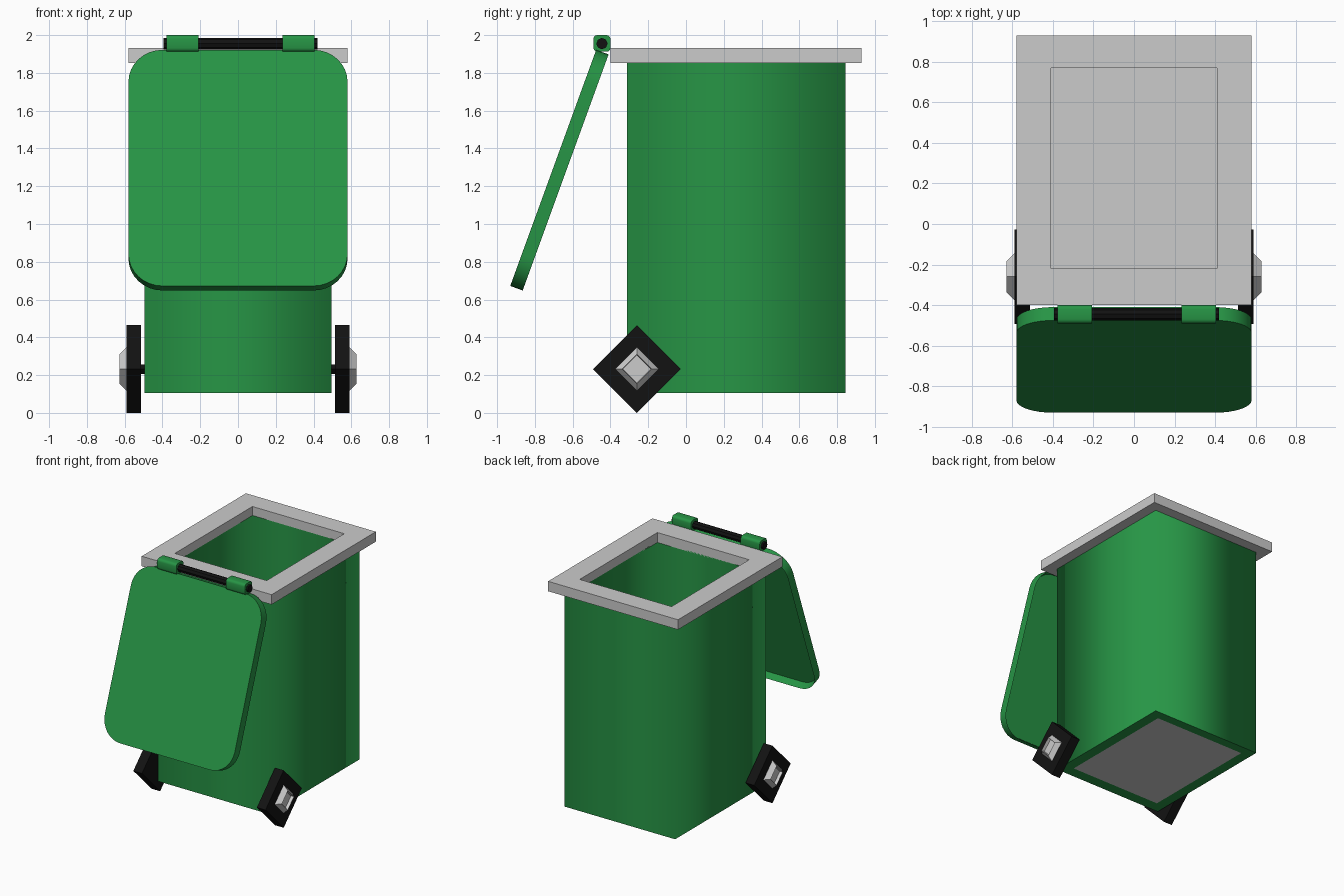
import bpy, bmesh
from math import sin, cos, pi, radians
from mathutils import Vector

if "Cube" in bpy.data.objects:
    bpy.data.objects.remove(bpy.data.objects["Cube"])


def material(name, color):
    m = bpy.data.materials.new(name)
    m.diffuse_color = color
    m.use_nodes = True
    m.node_tree.nodes["Principled BSDF"].inputs["Base Color"].default_value = m.diffuse_color
    return m


GREEN = material("green_plastic", (0.02, 0.30, 0.06, 1))
BLACK = material("black_rubber", (0.006, 0.006, 0.006, 1))


def finish(bm, name, mat=None, smooth_angle=None):
    bmesh.ops.recalc_face_normals(bm, faces=bm.faces)
    me = bpy.data.meshes.new(name)
    bm.to_mesh(me)
    bm.free()
    ob = bpy.data.objects.new(name, me)
    bpy.context.collection.objects.link(ob)
    if mat:
        me.materials.append(mat)
    if smooth_angle:
        me.shade_smooth()
        me.set_sharp_from_angle(angle=radians(smooth_angle))
    return ob


def box(name, lo, hi, mat=None, bevel=0):
    bm = bmesh.new()
    bmesh.ops.create_cube(bm, size=1)
    lo, hi = Vector(lo), Vector(hi)
    bmesh.ops.scale(bm, vec=hi - lo, verts=bm.verts)
    bmesh.ops.translate(bm, vec=(lo + hi) / 2, verts=bm.verts)
    if bevel:
        # round only the edges running along x
        long_edges = [e for e in bm.edges
                      if abs(e.verts[0].co.x - e.verts[1].co.x) > 1e-4]
        bmesh.ops.bevel(bm, geom=long_edges, offset=bevel, segments=3,
                        profile=0.5, affect='EDGES')
    return finish(bm, name, mat, 40 if bevel else None)


def frame(name, outer, inner, z0, z1, mat=None, soft_corners=False):
    """Rectangular tube; outer and inner are (x0, x1, y0, y1)."""
    bm = bmesh.new()
    rings = []
    for (x0, x1, y0, y1), z in ((outer, z0), (outer, z1), (inner, z1), (inner, z0)):
        rings.append([bm.verts.new((x, y, z))
                      for x, y in ((x0, y0), (x1, y0), (x1, y1), (x0, y1))])
    for k in range(4):
        a, b = rings[k], rings[(k + 1) % 4]
        for i in range(4):
            j = (i + 1) % 4
            bm.faces.new((a[i], a[j], b[j], b[i]))
    if soft_corners:
        for f in bm.faces:
            f.smooth = True
        for e in bm.edges:
            e.smooth = abs(e.verts[0].co.z - e.verts[1].co.z) > 0.5
    return finish(bm, name, mat)


def lathe_x(name, profile, sides, y, z, mat=None):
    """Turn (x, radius) points around an axis along x, with capped ends."""
    bm = bmesh.new()
    rings = [[bm.verts.new((x, y + r * cos(2 * pi * i / sides),
                            z + r * sin(2 * pi * i / sides)))
              for i in range(sides)] for x, r in profile]
    for a, b in zip(rings, rings[1:]):
        for i in range(sides):
            j = (i + 1) % sides
            bm.faces.new((a[i], a[j], b[j], b[i]))
    bm.faces.new(rings[0])
    bm.faces.new(rings[-1])
    return finish(bm, name, mat)


# Bin body, floor and top rim
OPENING = (-0.41, 0.41, -0.22, 0.77)
frame("body", (-0.495, 0.495, -0.312, 0.845), OPENING, 0.105, 1.86, GREEN, True)
box("floor_panel", (-0.41, -0.22, 0.105), (0.41, 0.77, 0.14))
frame("rim", (-0.58, 0.58, -0.40, 0.93), OPENING, 1.852, 1.932)

# Open lid: rounded tray, hollow on the side facing the bin
W, L, R, T = 0.58, 0.665, 0.18, 0.07
bm = bmesh.new()
outline = []
for sx, sy, start in ((1, 1, 0), (-1, 1, 90), (-1, -1, 180), (1, -1, 270)):
    for k in range(9):
        a = radians(start + 90 * k / 8)
        outline.append(bm.verts.new((sx * (W - R) + R * cos(a),
                                     sy * (L - R) + R * sin(a), 0)))
outer_face = bm.faces.new(outline)
ext = bmesh.ops.extrude_face_region(bm, geom=[outer_face], use_keep_orig=True)
back_verts = [v for v in ext["geom"] if isinstance(v, bmesh.types.BMVert)]
back_face = [f for f in ext["geom"] if isinstance(f, bmesh.types.BMFace)][0]
bmesh.ops.translate(bm, vec=(0, 0, -T), verts=back_verts)
bmesh.ops.recalc_face_normals(bm, faces=bm.faces)
bmesh.ops.inset_region(bm, faces=[back_face], thickness=0.018)
bmesh.ops.translate(bm, vec=(0, 0, T - 0.018), verts=back_face.verts)
lid = finish(bm, "lid", GREEN, 40)
lid.rotation_euler = (radians(70), 0, 0)
lid.location = (0, -0.703, 1.297)

# Hinge rod and knuckles
lathe_x("hinge_rod", [(-0.394, 0.03), (0.42, 0.03)], 8, -0.445, 1.955, BLACK)
for side, x in (("left", -0.293), ("right", 0.32)):
    box(side + "_hinge_knuckle", (x - 0.085, -0.49, 1.912),
        (x + 0.085, -0.40, 2.0), GREEN, 0.02)

# Axle, four-sided wheels and recessed hubs
WY, WZ = -0.26, 0.232
lathe_x("axle", [(-0.53, 0.025), (0.53, 0.025)], 4, WY, WZ, BLACK)
for side, s in (("left", -1), ("right", 1)):
    lathe_x(side + "_wheel", [(s * 0.513, 0.232), (s * 0.59, 0.232)], 4, WY, WZ, BLACK)
    lathe_x(side + "_hub", [(s * 0.57, 0.115), (s * 0.59, 0.115),
                            (s * 0.628, 0.078), (s * 0.603, 0.074)], 4, WY, WZ)
